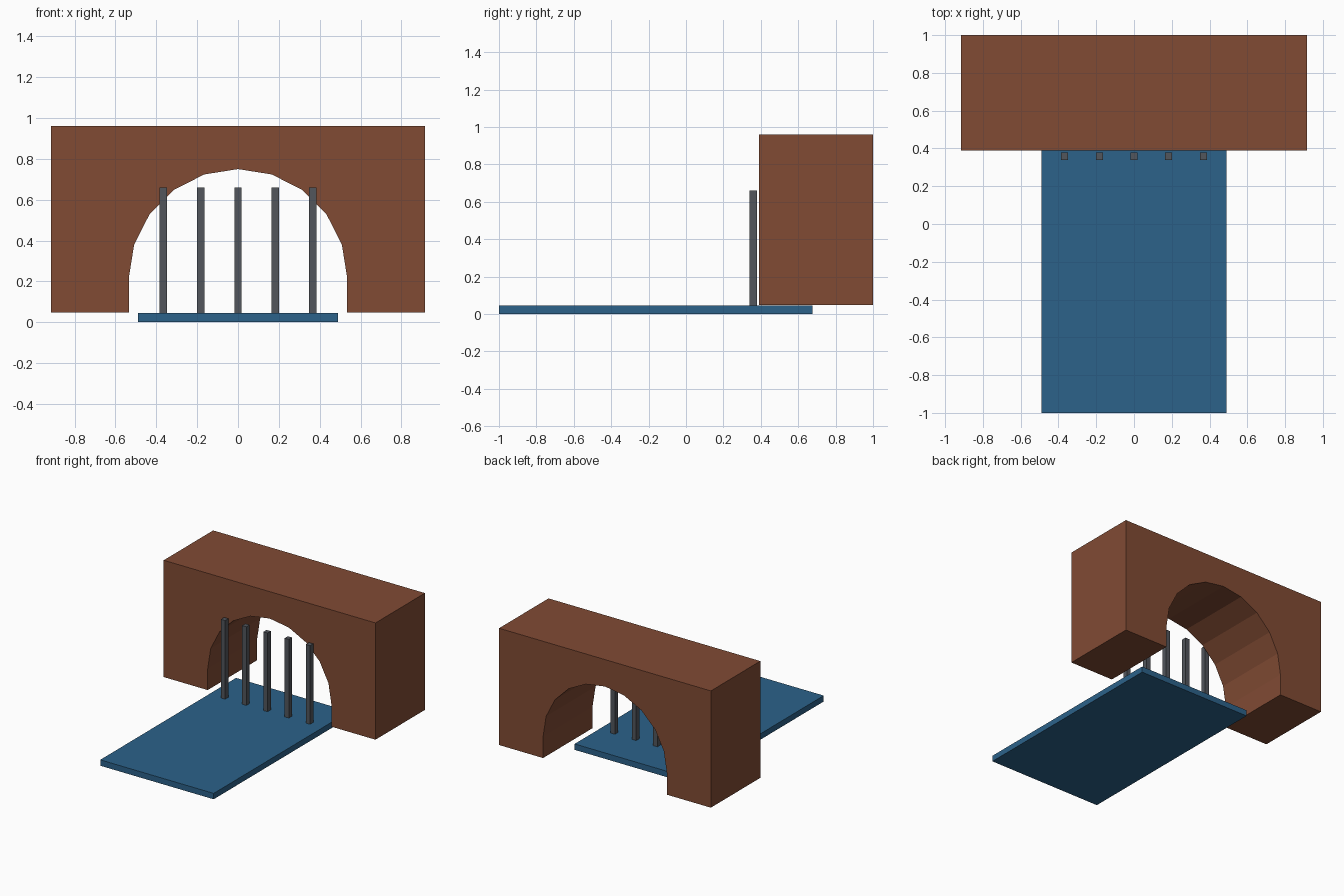
import bpy, bmesh
from math import cos, sin, pi

cube = bpy.data.objects.get("Cube")
if cube:
    bpy.data.objects.remove(cube, do_unlink=True)


def make_material(name, rgb):
    mat = bpy.data.materials.new(name)
    mat.use_nodes = True
    colour = (*rgb, 1.0)
    mat.diffuse_color = colour
    mat.node_tree.nodes["Principled BSDF"].inputs["Base Color"].default_value = colour
    return mat


brick = make_material("brick brown", (0.22, 0.07, 0.034))
water = make_material("water blue", (0.025, 0.122, 0.254))
iron = make_material("iron grey", (0.084, 0.093, 0.107))


def add_object(name, bm, mat):
    bmesh.ops.recalc_face_normals(bm, faces=bm.faces)
    mesh = bpy.data.meshes.new(name)
    bm.to_mesh(mesh)
    bm.free()
    mesh.materials.append(mat)
    obj = bpy.data.objects.new(name, mesh)
    bpy.context.collection.objects.link(obj)
    return obj


def add_box(name, low, high, mat):
    bm = bmesh.new()
    bmesh.ops.create_cube(bm, size=1)
    for v in bm.verts:
        v.co = [h if c > 0 else l for c, l, h in zip(v.co, low, high)]
    return add_object(name, bm, mat)


# Arched tunnel block: outline extruded from front to back
half, base, top = 0.915, 0.048, 0.96
radius, spring = 0.535, 0.215
front, back = 0.39, 1.0
steps = 10
arch = [(radius * cos(pi * i / steps), spring + radius * sin(pi * i / steps))
        for i in range(steps + 1)]
outline = [(-half, base), (-half, top), (half, top), (half, base),
           (radius, base), *arch, (-radius, base)]
bm = bmesh.new()
face = bm.faces.new([bm.verts.new((x, front, z)) for x, z in outline])
extruded = bmesh.ops.extrude_face_region(bm, geom=[face], use_keep_orig=True)
moved = [g for g in extruded["geom"] if isinstance(g, bmesh.types.BMVert)]
bmesh.ops.translate(bm, verts=moved, vec=(0, back - front, 0))
add_object("tunnel_arch", bm, brick)

# Water channel running out of the tunnel
channel_top = 0.046
add_box("water_channel", (-0.49, -1, 0), (0.49, 0.675, channel_top), water)

# Grate bars in front of the opening
bar_half, bar_y, spacing = 0.0183, 0.359, 0.1835
for i in range(-2, 3):
    x = i * spacing
    add_box(f"grate_bar_{i + 3}", (x - bar_half, bar_y - 0.02, channel_top),
            (x + bar_half, bar_y + 0.02, 0.66), iron)
